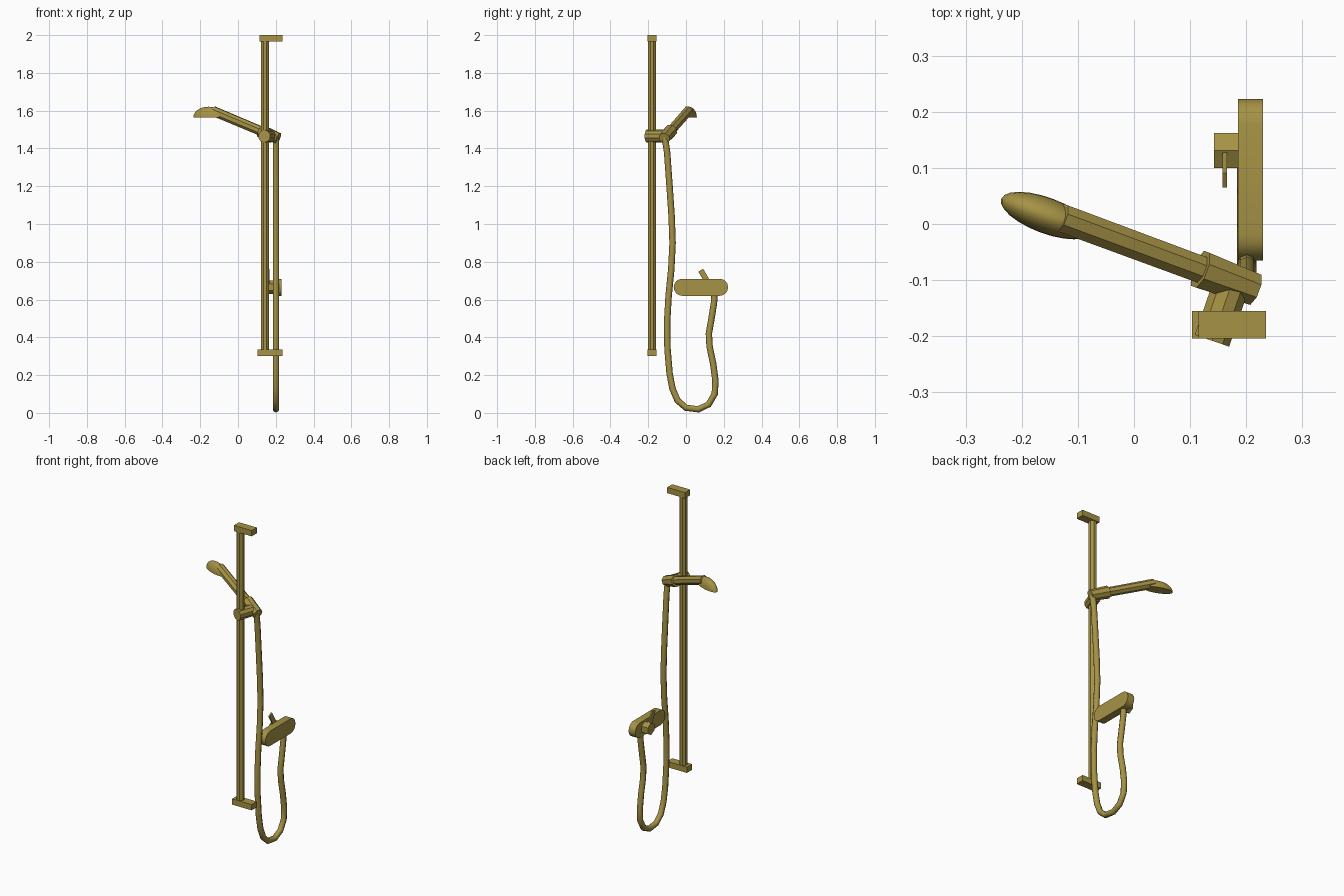
import bpy, bmesh, math
from mathutils import Vector, Matrix

cube = bpy.data.objects.get("Cube")
if cube:
    bpy.data.objects.remove(cube, do_unlink=True)

brass = bpy.data.materials.new("aged_brass")
brass.use_nodes = True
brass.diffuse_color = (0.38, 0.29, 0.06, 1)
brass.node_tree.nodes["Principled BSDF"].inputs["Base Color"].default_value = brass.diffuse_color


def add_object(name, bm):
    bmesh.ops.recalc_face_normals(bm, faces=bm.faces)
    mesh = bpy.data.meshes.new(name)
    bm.to_mesh(mesh)
    bm.free()
    mesh.materials.append(brass)
    obj = bpy.data.objects.new(name, mesh)
    bpy.context.collection.objects.link(obj)
    return obj


def box(name, low, high, turn=0):
    low, high = Vector(low), Vector(high)
    size = high - low
    bm = bmesh.new()
    bmesh.ops.create_cube(bm, size=1, matrix=Matrix.Translation((low + high) / 2)
                          @ Matrix.Rotation(turn, 4, "X") @ Matrix.Diagonal((*size, 1)))
    return add_object(name, bm)


def rod(name, start, end, r1, r2=None, sides=8, spin=0):
    start, end = Vector(start), Vector(end)
    axis = end - start
    matrix = (Matrix.Translation((start + end) / 2)
              @ axis.to_track_quat("Z", "Y").to_matrix().to_4x4() @ Matrix.Rotation(spin, 4, "Z"))
    bm = bmesh.new()
    bmesh.ops.create_cone(bm, cap_ends=True, segments=sides, radius1=r1,
                          radius2=r1 if r2 is None else r2, depth=axis.length, matrix=matrix)
    return add_object(name, bm)


def smooth(obj, angle):
    bpy.ops.object.select_all(action="DESELECT")
    obj.select_set(True)
    bpy.context.view_layer.objects.active = obj
    bpy.ops.object.shade_smooth_by_angle(angle=math.radians(angle))


# Riser rail with its two wall brackets
rod("riser_rail", (0.143, -0.18, 0.32), (0.143, -0.18, 1.98), 0.023, spin=math.pi / 8)
box("upper_bracket", (0.115, -0.204, 1.965), (0.235, -0.155, 2))
box("lower_bracket", (0.103, -0.204, 0.3), (0.235, -0.155, 0.335))


# Hand shower lies along a line that rises to the model's right
def along(x):
    return Vector((x, -0.037 - 0.37 * x, 1.543 - 0.42 * x))


rod("slider_clamp", (0.139, -0.208, 1.465), (0.172, -0.112, 1.465), 0.034, sides=10)
rod("handle_holder", along(0.118), along(0.213), 0.036, 0.031, spin=math.pi / 8)
rod("shower_handle", along(0.15), along(-0.13), 0.026, 0.027, spin=math.pi / 8)

# Shower head: the upper half of an ellipsoid, flat below
bm = bmesh.new()
bmesh.ops.create_uvsphere(bm, u_segments=24, v_segments=12, radius=1)
cut = bmesh.ops.bisect_plane(bm, geom=bm.verts[:] + bm.edges[:] + bm.faces[:],
                             plane_co=(0, 0, 0), plane_no=(0, 0, -1), clear_outer=True)
bmesh.ops.holes_fill(bm, edges=[e for e in bm.edges if e.is_boundary])
bm.transform(Matrix.Translation((-0.156, 0.015, 1.565))
             @ Matrix.Rotation(-math.atan(0.37), 4, "Z") @ Matrix.Diagonal((0.086, 0.032, 0.056, 1)))
smooth(add_object("shower_head", bm), 40)

# Valve body: rounded-end plate extruded sideways
bm = bmesh.new()
radius, half = 0.045, 0.099
ring = []
for side in (1, -1):
    for i in range(9):
        a = math.pi * (i / 8 - 0.5)
        ring.append(bm.verts.new((0.185, 0.079 + side * (half + radius * math.cos(a)),
                                  0.665 + side * radius * math.sin(a))))
face = bm.faces.new(ring)
out = bmesh.ops.extrude_face_region(bm, geom=[face])
bmesh.ops.translate(bm, vec=(0.045, 0, 0),
                    verts=[v for v in out["geom"] if isinstance(v, bmesh.types.BMVert)])
smooth(add_object("valve_body", bm), 30)

# Hexagonal knob and its thin lever
knob = rod("valve_knob", (0.143, 0.131, 0.665), (0.187, 0.131, 0.665), 0.0365, sides=6)
top = max(v.co.z for v in knob.data.vertices)
if top < 0.7:  # put a corner upward
    knob.data.transform(Matrix.Translation((0, 0.131, 0.665)) @ Matrix.Rotation(math.pi / 6, 4, "X")
                        @ Matrix.Translation((0, -0.131, -0.665)))
box("valve_lever", (0.158, 0.088, 0.662), (0.166, 0.118, 0.762), math.radians(30))

# Hanging hose
path = [(-0.112, 1.46), (-0.1, 1.38), (-0.087, 1.2), (-0.076, 1.04), (-0.071, 0.9), (-0.078, 0.76),
        (-0.092, 0.62), (-0.1, 0.48), (-0.098, 0.34), (-0.087, 0.21), (-0.072, 0.13),
        (-0.045, 0.066), (0.0, 0.027), (0.065, 0.019), (0.12, 0.045), (0.152, 0.1),
        (0.156, 0.17), (0.144, 0.26), (0.125, 0.35), (0.121, 0.42), (0.135, 0.5), (0.148, 0.58),
        (0.153, 0.65)]
curve = bpy.data.curves.new("shower_hose", "CURVE")
curve.dimensions = "3D"
curve.bevel_depth = 0.017
curve.bevel_resolution = 2
curve.use_fill_caps = True
spline = curve.splines.new("POLY")
spline.points.add(len(path) - 1)
for point, (y, z) in zip(spline.points, path):
    point.co = (0.201, y, z, 1)
curve.materials.append(brass)
hose = bpy.data.objects.new("shower_hose", curve)
bpy.context.collection.objects.link(hose)
bpy.ops.object.select_all(action="DESELECT")
hose.select_set(True)
bpy.context.view_layer.objects.active = hose
bpy.ops.object.convert(target="MESH")
smooth(bpy.context.object, 50)
